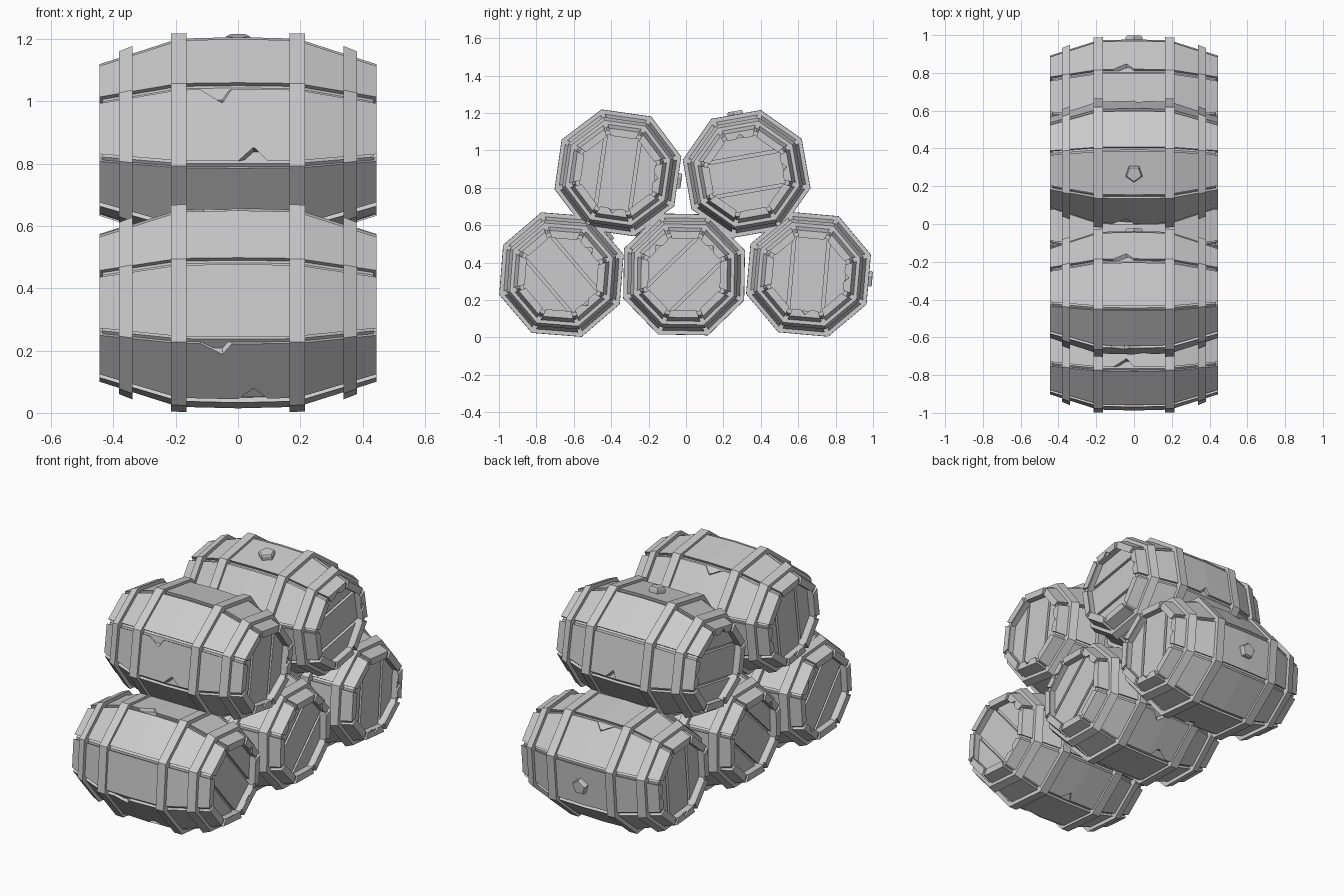
import bpy, bmesh, math
from mathutils import Vector

if "Cube" in bpy.data.objects:
    bpy.data.objects.remove(bpy.data.objects["Cube"])

SIDES = 8
HALF = math.pi / SIDES
END = 0.445


def make_mesh(name, bm):
    bmesh.ops.recalc_face_normals(bm, faces=bm.faces)
    me = bpy.data.meshes.new(name)
    bm.to_mesh(me)
    bm.free()
    return me


def polar(x, r, a):
    return Vector((x, r * math.cos(a), r * math.sin(a)))


def lathe(bm, profile, closed=True):
    """Octagonal sweep of (x, radius) points about the x axis."""
    rings = [[bm.verts.new(polar(x, r, HALF + 2 * HALF * k)) for k in range(SIDES)]
             for x, r in profile]
    pairs = list(zip(rings, rings[1:]))
    if closed:
        pairs.append((rings[-1], rings[0]))
    for a, b in pairs:
        for k in range(SIDES):
            j = (k + 1) % SIDES
            bm.faces.new((a[k], a[j], b[j], b[k]))
    if not closed:
        bm.faces.new(rings[0])
        bm.faces.new(rings[-1])


def belly(x):
    """Barrel corner radius along its length."""
    x = abs(x)
    if x < 0.19:
        return 0.339 - 0.005 * x / 0.19
    return 0.334 - 0.085 * (x - 0.19) / (END - 0.19)


# Staves: slabs with open seams, a few chipped edges and notched ends
def build_staves():
    bm = bmesh.new()
    # stave index -> (side, x of chip apex)
    chips = {4: [(1, 0.05), (-1, -0.05)], 1: [(1, -0.04)], 6: [(-1, 0.02)]}
    notched = (0, 6)
    for k in range(SIDES):
        ang = 2 * HALF * k
        n = Vector((0, math.cos(ang), math.sin(ang)))
        t = Vector((0, -math.sin(ang), math.cos(ang)))
        xs = {-END, -0.39, -0.19, 0.0, 0.19, 0.39, END}
        for _, c in chips.get(k, []):
            xs |= {c - 0.07, c, c + 0.045}
        xs = sorted(xs)
        rows = []
        for x in xs:
            r = belly(x)
            top, low = r * math.cos(HALF), (r - 0.042) * math.cos(HALF)
            w, wi = r * math.sin(HALF) - 0.013, (r - 0.042) * math.sin(HALF) - 0.011
            left = right = w
            for side, c in chips.get(k, []):
                if abs(x - c) < 1e-6:
                    if side > 0:
                        right -= 0.045
                    else:
                        left -= 0.045
            mid = low
            if k in notched and abs(x) > 0.44:
                mid += 0.026
            pts = [(-left, top), (right, top), (wi, low),
                   (0.025, low), (0.0, mid), (-0.025, low), (-wi, low)]
            rows.append([bm.verts.new(Vector((x, 0, 0)) + t * a + n * b) for a, b in pts])
        for a, b in zip(rows, rows[1:]):
            for i in range(7):
                j = (i + 1) % 7
                bm.faces.new((a[i], a[j], b[j], b[i]))
        bm.faces.new(rows[0])
        bm.faces.new(rows[-1])
    bmesh.ops.dissolve_limit(bm, angle_limit=0.002, verts=bm.verts, edges=bm.edges)
    return make_mesh("staves", bm)


# Core: recessed shell seen through the seams, hollowed at the ends
def build_core():
    bm = bmesh.new()
    outer = [(x, belly(x) - 0.018) for x in (-0.435, -0.19, 0, 0.19, 0.435)]
    rim = belly(0.435) - 0.040
    lathe(bm, [(-0.385, rim), (-0.435, rim)] + outer + [(0.435, rim), (0.385, rim)], False)
    return make_mesh("barrel_core", bm)


# Hoops: two wide ones round the belly, two tapered ones near the ends
def build_hoops():
    bm = bmesh.new()
    for s in (-1, 1):
        lathe(bm, [(s * 0.165, 0.30), (s * 0.165, 0.35), (s * 0.215, 0.349), (s * 0.215, 0.29)])
        lathe(bm, [(s * 0.338, 0.25), (s * 0.338, 0.308), (s * 0.382, 0.29), (s * 0.382, 0.23)])
    return make_mesh("hoops", bm)


# Heads: three boards at each end, cut from an octagonal plate
def build_heads():
    bm = bmesh.new()
    for s in (-1, 1):
        for lo, hi in ((-1, -0.101), (-0.084, 0.084), (0.101, 1)):
            part = bmesh.new()
            lathe(part, [(s * 0.375, 0.215), (s * 0.402, 0.215)], False)
            for co, no in ((lo, -1), (hi, 1)):
                res = bmesh.ops.bisect_plane(
                    part, geom=part.verts[:] + part.edges[:] + part.faces[:],
                    plane_co=(0, co, 0), plane_no=(0, no, 0), clear_outer=True)
                cut = [e for e in res["geom_cut"] if isinstance(e, bmesh.types.BMEdge)]
                if cut:
                    bmesh.ops.holes_fill(part, edges=cut)
            bmesh.ops.recalc_face_normals(part, faces=part.faces)
            tmp = bpy.data.meshes.new("tmp")
            part.to_mesh(tmp)
            part.free()
            bm.from_mesh(tmp)
            bpy.data.meshes.remove(tmp)
    return make_mesh("heads", bm)


# Bung: small five-sided plug at mid length
def build_bung():
    bm = bmesh.new()
    rings = []
    for y, r in ((0.29, 0.046), (0.335, 0.046), (0.342, 0.040)):
        rings.append([bm.verts.new((r * math.cos(a), y, r * math.sin(a)))
                      for a in (math.tau * i / 5 + math.pi / 2 for i in range(5))])
    for a, b in zip(rings, rings[1:]):
        for i in range(5):
            j = (i + 1) % 5
            bm.faces.new((a[i], a[j], b[j], b[i]))
    bm.faces.new(rings[0])
    bm.faces.new(rings[-1])
    return make_mesh("bung", bm)


parts = {"staves": build_staves(), "core": build_core(), "hoops": build_hoops(),
         "heads": build_heads(), "bung": build_bung()}

# Stack: three barrels below, two above (y, z, roll in degrees)
stack = {
    "lower_front_barrel": (-0.666, 0.336, 40.5),
    "lower_middle_barrel": (-0.010, 0.337, 134),
    "lower_back_barrel": (0.655, 0.338, -5),
    "upper_front_barrel": (-0.364, 0.880, -8.1),
    "upper_back_barrel": (0.324, 0.874, 100),
}
for barrel, (y, z, roll) in stack.items():
    for part, me in parts.items():
        ob = bpy.data.objects.new(f"{barrel}_{part}", me)
        ob.location = (0, y, z)
        ob.rotation_euler.x = math.radians(roll)
        bpy.context.collection.objects.link(ob)
